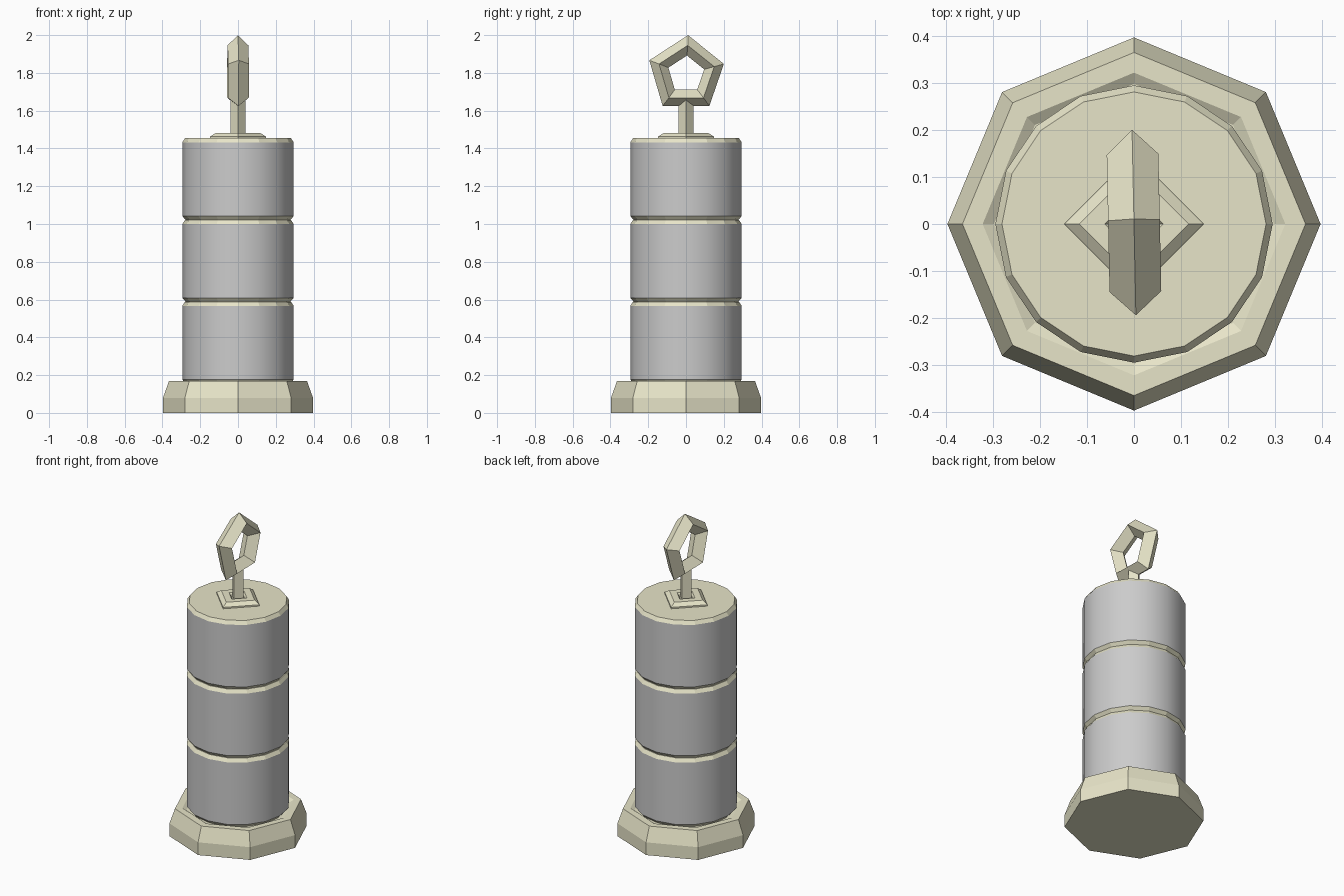
import bpy
import bmesh
from math import cos, sin, tau, radians

if "Cube" in bpy.data.objects:
    bpy.data.objects.remove(bpy.data.objects["Cube"])

cream = bpy.data.materials.new("cream")
cream.diffuse_color = (0.8, 0.78, 0.58, 1)
cream.use_nodes = True
cream.node_tree.nodes["Principled BSDF"].inputs["Base Color"].default_value = cream.diffuse_color
grey = bpy.data.materials.new("grey")
grey.diffuse_color = (0.6, 0.6, 0.6, 1)
grey.use_nodes = True
grey.node_tree.nodes["Principled BSDF"].inputs["Base Color"].default_value = grey.diffuse_color


def finish(name, bm, mats):
    bmesh.ops.recalc_face_normals(bm, faces=bm.faces)
    mesh = bpy.data.meshes.new(name)
    bm.to_mesh(mesh)
    bm.free()
    for m in mats:
        mesh.materials.append(m)
    ob = bpy.data.objects.new(name, mesh)
    bpy.context.collection.objects.link(ob)
    return ob


def bridge(bm, a, b):
    n = len(a)
    return [bm.faces.new((a[i], a[(i + 1) % n], b[(i + 1) % n], b[i])) for i in range(n)]


def turned(name, profile, sides, mats=(cream,), smooth_band=None):
    """Closed solid turned around z from (radius, z) points, flat ends."""
    bm = bmesh.new()
    rings = [[bm.verts.new((r * cos(tau * i / sides), r * sin(tau * i / sides), z))
              for i in range(sides)] for r, z in profile]
    for k in range(len(rings) - 1):
        for f in bridge(bm, rings[k], rings[k + 1]):
            if k == smooth_band:
                f.smooth = True
                f.material_index = 1
    bm.faces.new(rings[0])
    bm.faces.new(rings[-1])
    return finish(name, bm, mats)


# Octagonal foot with a shallow recess
turned("base", [(0.397, 0), (0.397, 0.08), (0.365, 0.17), (0.322, 0.17), (0.298, 0.156)], 8)

# Three stacked weights: grey sides, cream bevelled ends
pitch = 0.433
for i in range(3):
    z = 0.155 + i * pitch
    turned(f"weight_{i + 1}",
           [(0.277, z), (0.295, z + 0.021), (0.295, z + pitch - 0.022), (0.281, z + pitch)],
           16, (cream, grey), smooth_band=1)

# Square mounting plate and post
turned("top_plate", [(0.148, 1.45), (0.148, 1.463), (0.116, 1.483), (0.062, 1.483), (0.05, 1.47)], 4)
turned("post", [(0.04, 1.46), (0.04, 1.665)], 4)

# Five-sided ring with a diamond cross-section
bm = bmesh.new()
section = [(0.208, 0), (0.154, 0.055), (0.1, 0), (0.154, -0.055)]
loops = [[bm.verts.new((x, r * cos(radians(a)), r * sin(radians(a)))) for r, x in section]
         for a in (87, 15.5, -53.5, -126.5, 159)]
for i in range(5):
    bridge(bm, loops[i], loops[(i + 1) % 5])
ring = finish("ring", bm, (cream,))
ring.location.z = 1.792
ring.rotation_euler.z = radians(1.2)
